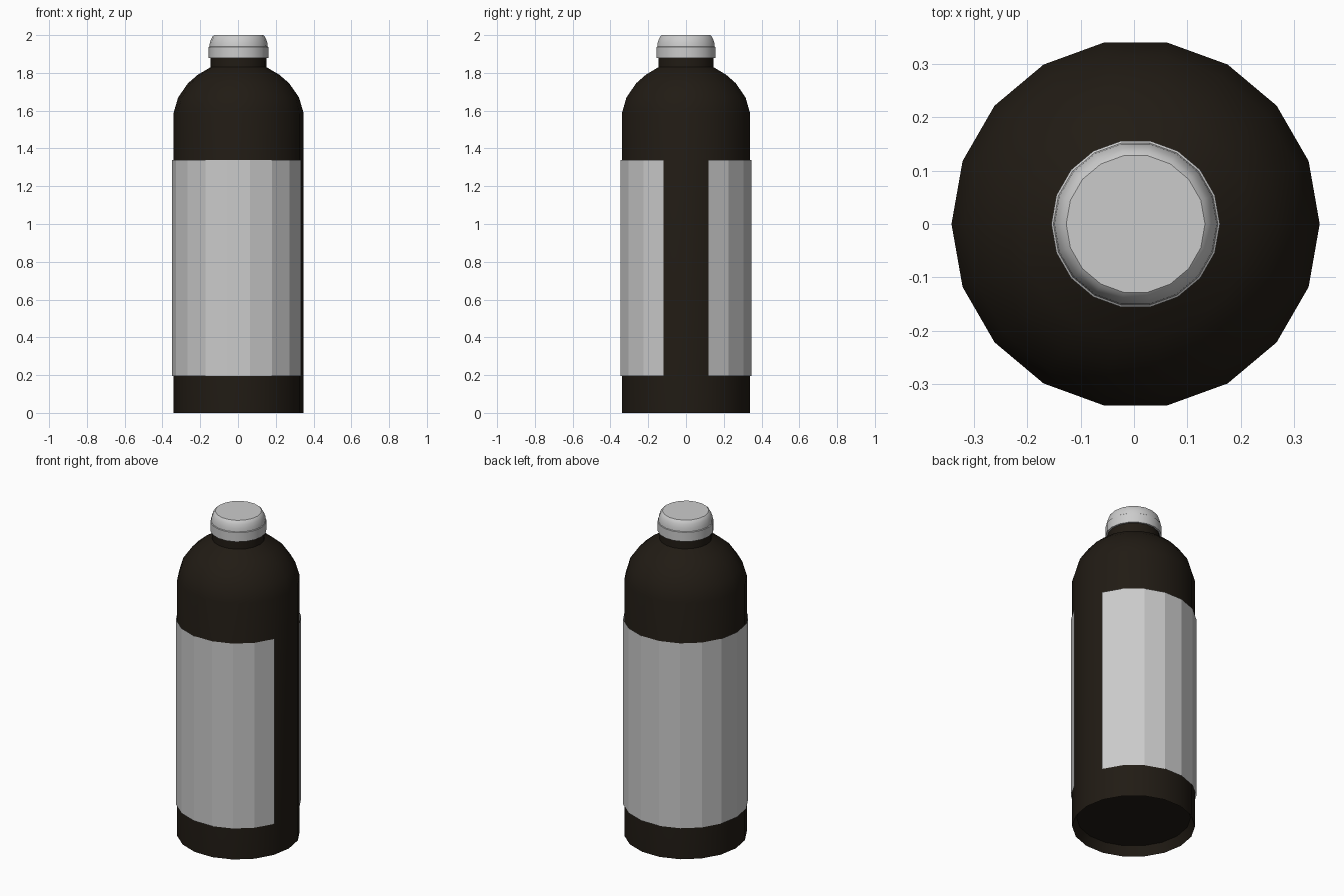
import bpy, bmesh, math

if "Cube" in bpy.data.objects:
    bpy.data.objects.remove(bpy.data.objects["Cube"])

SIDES = 18
CX = 0.003  # the label gap on +x shifts the axis slightly


def lathe(name, profile, steps=range(SIDES), closed=True, cap_ends=(False, False)):
    """Revolve (radius, z) points about z through the given 20 degree steps."""
    bm = bmesh.new()
    rings = []
    for i in steps:
        a = math.tau * i / SIDES
        rings.append([bm.verts.new((CX + r * math.cos(a), r * math.sin(a), z))
                      for r, z in profile])
    count = len(rings) if closed else len(rings) - 1
    for i in range(count):
        a, b = rings[i], rings[(i + 1) % len(rings)]
        for j in range(len(profile) - 1):
            bm.faces.new((a[j], b[j], b[j + 1], a[j + 1]))
    if cap_ends[0]:
        bm.faces.new([ring[0] for ring in reversed(rings)])
    if cap_ends[1]:
        bm.faces.new([ring[-1] for ring in rings])
    mesh = bpy.data.meshes.new(name)
    bm.to_mesh(mesh)
    bm.free()
    obj = bpy.data.objects.new(name, mesh)
    bpy.context.collection.objects.link(obj)
    return obj


def smooth(obj, angle=30):
    bpy.ops.object.select_all(action='DESELECT')
    obj.select_set(True)
    bpy.context.view_layer.objects.active = obj
    bpy.ops.object.shade_smooth_by_angle(angle=math.radians(angle))


# Bottle: recessed base, straight wall, rounded shoulder, neck
bottle = lathe("bottle_body", [
    (0.32, 0.055), (0.345, 0.0), (0.345, 1.585), (0.32, 1.67), (0.268, 1.745),
    (0.216, 1.79), (0.148, 1.83), (0.147, 1.90)], cap_ends=(True, True))
dark = bpy.data.materials.new("dark_brown")
dark.diffuse_color = (0.015, 0.011, 0.007, 1)
dark.use_nodes = True
dark.node_tree.nodes["Principled BSDF"].inputs["Base Color"].default_value = dark.diffuse_color
bottle.data.materials.append(dark)
smooth(bottle)

# Cap: straight lower band with a domed, flat-topped crown
cap = lathe("cap", [
    (0.145, 1.88), (0.158, 1.88), (0.158, 1.937), (0.154, 1.94), (0.152, 1.96),
    (0.145, 1.98), (0.138, 1.993), (0.13, 2.0)], cap_ends=(False, True))
smooth(cap)

# Label: flat-faced sheet wrapped round all but two facets
label = lathe("label", [(0.352, 0.195), (0.352, 1.34)],
              steps=range(1, SIDES), closed=False)
